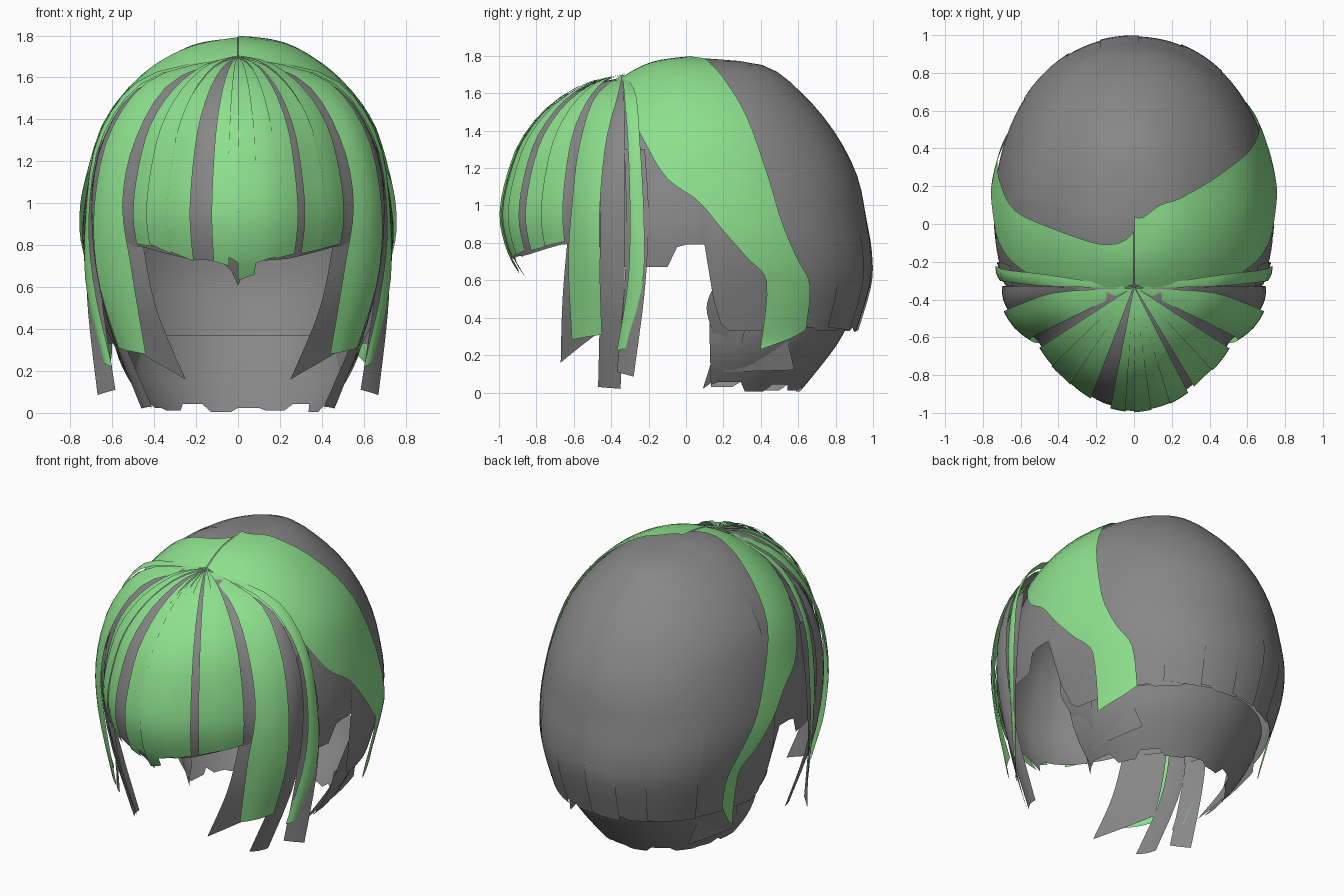
import bpy, bmesh, math
from mathutils import Vector

if "Cube" in bpy.data.objects:
    bpy.data.objects.remove(bpy.data.objects["Cube"])


def material(name, rgb):
    m = bpy.data.materials.new(name)
    m.diffuse_color = (*rgb, 1)
    m.use_nodes = True
    m.node_tree.nodes["Principled BSDF"].inputs["Base Color"].default_value = m.diffuse_color
    return m


GREY = material("grey hair", (0.245, 0.245, 0.245))
GREEN = material("green hair", (0.27, 0.75, 0.27))


def at(pts, u):
    """Point on a smooth curve through pts, u in index units."""
    n = len(pts) - 1
    u = max(0, min(u, n))
    i = min(int(u), n - 1)
    f = u - i
    a, b, c, d = (Vector(pts[max(0, min(j, n))]) for j in (i - 1, i, i + 1, i + 2))
    return 0.5 * (2 * b + (c - a) * f + (2 * a - 5 * b + 4 * c - d) * f * f
                  + (3 * b - a - 3 * c + d) * f ** 3)


def lin(table, x):
    """Straight interpolation in a table of (x, value)."""
    for (x0, v0), (x1, v1) in zip(table, table[1:]):
        if x <= x1:
            return v0 + (v1 - v0) * max(0, (x - x0) / (x1 - x0))
    return table[-1][1]


def grid(name, rows, mat, cut_y=None):
    """Sheet of quads through rows of points, facing away from the head."""
    bm = bmesh.new()
    vs = [[bm.verts.new(p) for p in r] for r in rows]
    for r0, r1 in zip(vs, vs[1:]):
        for j in range(len(r0) - 1):
            bm.faces.new((r0[j], r0[j + 1], r1[j + 1], r1[j]))
    bmesh.ops.remove_doubles(bm, verts=bm.verts, dist=0.0005)
    if cut_y is not None:
        bmesh.ops.bisect_plane(bm, geom=bm.verts[:] + bm.edges[:] + bm.faces[:],
                               plane_co=(0, cut_y, 0), plane_no=(0, -1, 0), clear_outer=True)
    bm.normal_update()
    mid = Vector((0, 0, 0.8))
    if sum(f.normal.dot(f.calc_center_median() - mid) * f.calc_area() for f in bm.faces) < 0:
        bmesh.ops.reverse_faces(bm, faces=bm.faces)
    for f in bm.faces:
        f.smooth = True
    me = bpy.data.meshes.new(name)
    bm.to_mesh(me)
    bm.free()
    me.materials.append(mat)
    ob = bpy.data.objects.new(name, me)
    bpy.context.collection.objects.link(ob)
    return ob


# Main dome from crown to hem: (side radius, back radius, front radius, height)
DOME = [(0, 0, 0, 1.79), (.23, .36, .25, 1.75), (.45, .56, .47, 1.61), (.62, .74, .66, 1.40),
        (.70, .865, .82, 1.16), (.74, .915, .91, .92), (.735, .94, .94, .75),
        (.705, .935, .95, .58), (.635, .86, .87, .33)]


def dome(deg, t, lift=0.0):
    s, b, f, z = at(DOME, t)
    a = math.radians(deg)
    y = math.cos(a)
    # the lower back is slightly squarer than an ellipse
    full = 1 + (.025 * math.sin(2 * a) ** 2 * max(0, min(1, (t - 3) / 3)) if y > 0 else 0)
    p = Vector((s * math.sin(a) * full, .05 + (b if y > 0 else f) * y * full, z))
    c = Vector((0, .05, .9))
    return c + (p - c) * (1 + lift)


# Cap with ear openings; the hem depends on the angle from the back
HEM = [(0, 8), (80, 8), (82, 7.6), (84, 7.3), (85, 6.1), (87, 5.75), (95, 5.75),
       (98, 6.0), (99, 6.5), (180, 6.5)]
cap = []
for i in range(121):
    deg = -180 + i * 3
    end = lin(HEM, abs(deg)) - (.12 if abs(deg) < 60 and (i // 5) % 2 else 0)
    cap.append([dome(deg, end * j / 24) for j in range(25)])
grid("back_cap", cap, GREY, cut_y=-.335)

# Overlapping sheets on the back, for the lock edges
for k, (a0, a1, end) in enumerate([(-50, -28, 8), (-14, 2, 8), (20, 38, 7.95)]):
    rows = [[dome(a0 + (a1 - a0) * j / 5, 4.5 + (end - .1 * j / 5 - 4.5) * i / 12, .01 * i / 12)
             for j in range(6)] for i in range(13)]
    grid(f"back_lock_{k}", rows, GREY)

# Nape layer with a stepped hem: (side radius, back radius, height)
NAPE = [(.60, .72, .37), (.57, .66, .26), (.51, .57, .14), (.41, .46, .005)]
rows = []
for i in range(41):
    deg = -92 + i * 4.6
    a = math.radians(deg)
    end = 3 - (.0, .2, .08, .35)[(i // 4) % 4] - (.25 if abs(deg) > 70 else 0)
    pts = [at(NAPE, end * j / 8) for j in range(9)]
    rows.append([(p.x * math.sin(a), .15 + p.y * math.cos(a), p.z) for p in pts])
grid("nape_layer", rows, GREY)

# Fringe surface fanning from the parting: (radius share, height in front, height at side)
FRINGE = [(0, 1.69, 1.695), (.3, 1.645, 1.665), (.6, 1.525, 1.555), (.83, 1.345, 1.39),
          (.95, 1.14, 1.18), (1, .96, .97), (.97, .82, .82), (.90, .70, .70), (.78, .58, .58)]
REACH = [(0, .655), (14, .645), (37, .60), (60, .59), (75, .64), (90, .69)]


def fringe(deg, t, lift=0.0):
    r, zf, zs = at(FRINGE, t)
    a = math.radians(deg)
    d = r * lin(REACH, abs(deg)) + lift * min(1, t)
    z = zf + (zs - zf) * math.sin(a) ** 2
    return Vector((d * math.sin(a), -.33 - d * math.cos(a), z + lift * max(0, 1 - t / 5)))


# Grey layer below the fringe, with a centre point
UNDER = [(0, 7.7), (3, 7.2), (8, 6.8), (25, 6.7), (55, 6.2), (90, 6.4)]
grid("fringe_underlayer",
     [[fringe(-90 + i * 3, lin(UNDER, abs(-90 + i * 3)) * j / 16, -.006) for j in range(17)]
      for i in range(61)], GREY)

# Green fringe strips: start angle, end angle, end of each edge
STRIPS = [(-57, -45, 6.1, 6.2), (-46, -33, 6.1, 6.5), (-34, -21, 6.4, 6.8), (-11, -4, 6.8, 7.0),
          (-5, 1, 6.6, 6.9), (0, 8, 7.5, 7.3), (7, 18, 6.9, 6.6), (17, 27, 6.7, 6.5),
          (31, 44, 6.5, 6.3), (43, 57, 6.3, 6.1)]
for k, (a0, a1, e0, e1) in enumerate(STRIPS):
    rows = [[fringe(a0 + (a1 - a0) * j / 4, (e0 + (e1 - e0) * j / 4) * i / 18,
                    .006 + .006 * (k % 2)) for j in range(5)] for i in range(19)]
    grid(f"fringe_strip_{k}", rows, GREEN)


def lock(name, mat, front, back, bulge=.012, n=18):
    """Mirrored pair of hanging locks between two edge curves."""
    for side, sx in (("right", 1), ("left", -1)):
        rows = []
        for i in range(n + 1):
            f = i / n
            p, q = at(front, f * (len(front) - 1)), at(back, f * (len(back) - 1))
            row = []
            for j in range(5):
                v = p.lerp(q, j / 4)
                out = Vector((v.x, v.y + .1, 0)).normalized()
                v = v + out * bulge * math.sin(math.pi * j / 4) * min(1, 3 * f)
                row.append((v.x * sx, v.y, v.z))
            rows.append(row)
        grid(f"{name}_{side}", rows, mat)


ROOT = (0.01, -.34, 1.70)
LOW_ROOT = (0.03, -.35, 1.675)
# Wide green lock beside the face
lock("face_lock", GREEN,
     [ROOT, (.32, -.49, 1.575), (.49, -.575, 1.3), (.55, -.61, 1.0), (.51, -.63, .7), (.44, -.61, .28)],
     [ROOT, (.40, -.36, 1.60), (.605, -.425, 1.35), (.685, -.46, 1.0), (.67, -.46, .65), (.57, -.45, .31)],
     bulge=.018)
# Grey lock lining it and reaching further in
lock("inner_face_lock", GREY,
     [(.49, -.60, 1.1), (.46, -.63, .85), (.39, -.66, .5), (.25, -.67, .16)],
     [(.64, -.47, 1.1), (.645, -.47, .85), (.61, -.465, .6), (.54, -.455, .33)], bulge=.004)
# Long grey locks in front of the ear
lock("temple_lock", GREY,
     [LOW_ROOT, (.42, -.40, 1.53), (.60, -.44, 1.3), (.665, -.46, .95), (.60, -.46, .5), (.41, -.47, .03)],
     [LOW_ROOT, (.45, -.33, 1.565), (.645, -.33, 1.3), (.70, -.33, .95), (.64, -.33, .5), (.46, -.35, .02)])
lock("ear_lock", GREY,
     [(.64, -.33, 1.3), (.685, -.32, .95), (.65, -.33, .55), (.585, -.37, .11)],
     [(.655, -.22, 1.3), (.715, -.20, .95), (.72, -.22, .55), (.67, -.28, .085)], bulge=.004)
# Narrow green lock
lock("slim_lock", GREEN,
     [ROOT, (.43, -.33, 1.59), (.645, -.31, 1.32), (.71, -.30, .95), (.685, -.31, .6), (.60, -.37, .22)],
     [ROOT, (.45, -.27, 1.60), (.665, -.245, 1.32), (.725, -.225, .95), (.725, -.23, .6), (.64, -.32, .24)],
     bulge=.008)
# Grey locks behind the ear
lock("behind_ear_lock", GREY,
     [(.68, .15, .57), (.65, .11, .45), (.55, .15, .25), (.41, .09, .02)],
     [(.64, .36, .57), (.61, .34, .45), (.56, .29, .25), (.47, .20, .10)], bulge=.004)
lock("neck_lock", GREY,
     [(.61, .25, .45), (.56, .24, .30), (.49, .20, .11)],
     [(.49, .52, .45), (.47, .54, .30), (.42, .58, .12)])

# Swept green side panels: (angle from back, dome position) along both edges
LOWER = [(180, 1.5), (160, 1.8), (120, 2.9), (100, 4.1), (87, 4.7), (74, 6.1), (67, 6.9), (67, 8.2)]
UPPER_R = [(180, 0), (88, .4), (77, 1.1), (68, 2.4), (64, 4), (57, 6), (51, 7), (49, 7.9)]
UPPER_L = [(180, .4), (128, 1), (101, 1.8), (86, 3.3), (76, 4.6), (67, 6), (62, 7), (61, 7.7)]
for side, sx, upper in (("right", 1, UPPER_R), ("left", -1, UPPER_L)):
    rows = []
    for i in range(36):
        u = 7 * i / 35
        p, q = at(upper, u), at(LOWER, u)
        row = []
        for j in range(9):
            v = p.lerp(q, j / 8)
            flare = .014 * (j / 8) * math.sin(math.pi * u / 7)
            w = dome(min(v.x, 180), max(0, v.y), .012 + .006 * u / 7 + flare)
            drop = max(0, u - 6)
            row.append((max(.003, w.x + .01 * drop) * sx, w.y, w.z - .09 * drop * j / 8))
        rows.append(row)
    grid(f"swept_panel_{side}", rows, GREEN)
